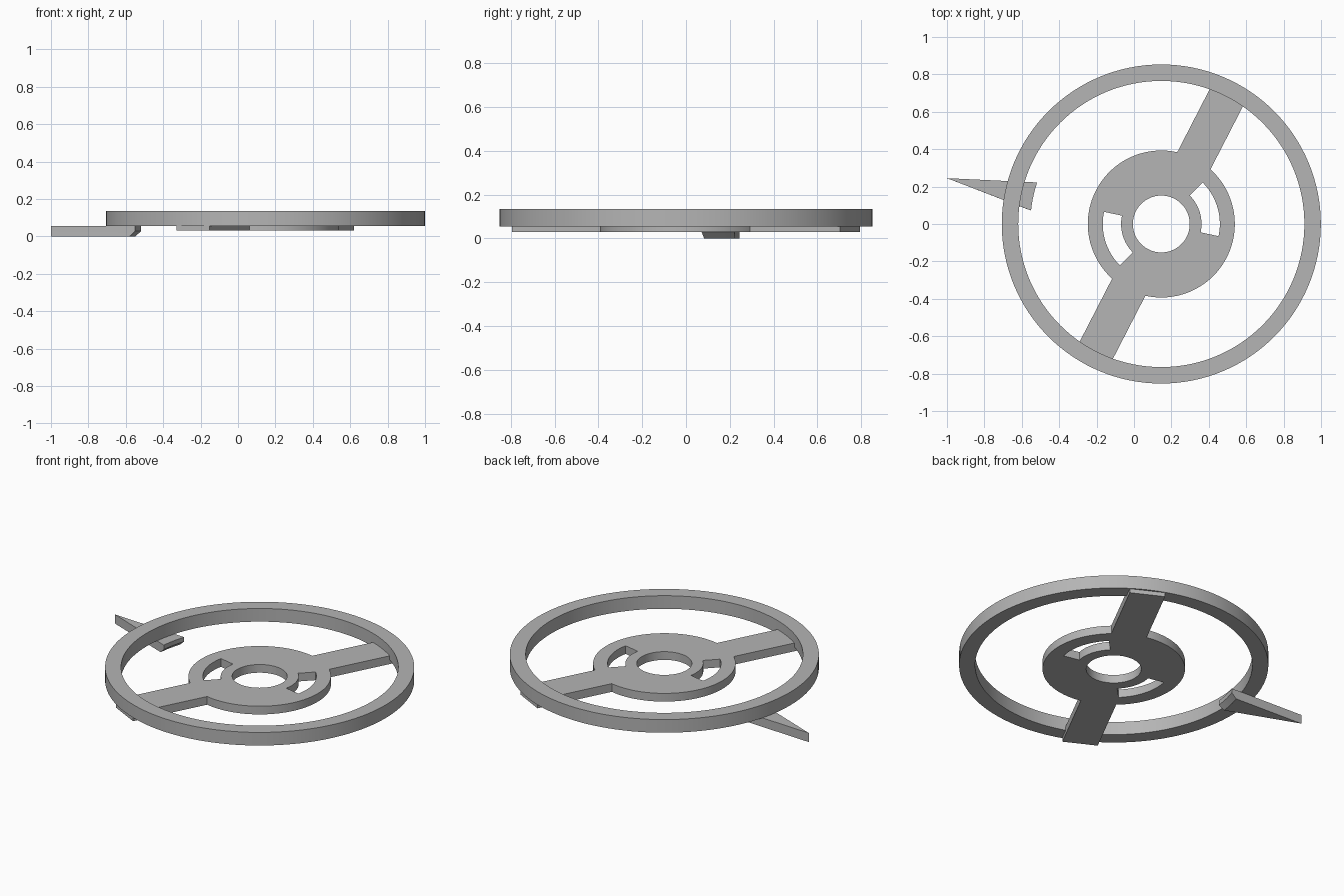
import bpy
import bmesh
from math import sin, cos, asin, radians, degrees

if "Cube" in bpy.data.objects:
    bpy.data.objects.remove(bpy.data.objects["Cube"])

CX = 0.146          # shared centre of ring, hub and pointer tail
BAR_ANGLE = 62.75

grey = bpy.data.materials.new("plain grey")
grey.use_nodes = True
colour = (0.46, 0.46, 0.46, 1)
grey.diffuse_color = colour
grey.node_tree.nodes["Principled BSDF"].inputs["Base Color"].default_value = colour


def polar(r, deg):
    return (CX + r * cos(radians(deg)), r * sin(radians(deg)))


def arc(r, start, end, steps):
    return [polar(r, start + (end - start) * i / steps) for i in range(steps + 1)]


def circle(r, steps=128):
    return arc(r, 0, 360, steps)[:-1]


def finish(obj):
    obj.data.materials.clear()
    obj.data.materials.append(grey)
    bpy.ops.object.select_all(action='DESELECT')
    obj.select_set(True)
    bpy.context.view_layer.objects.active = obj
    bpy.ops.object.shade_smooth_by_angle(angle=radians(30))


def slab(name, outlines, z0, z1):
    """Flat plate from an outer outline and hole outlines."""
    curve = bpy.data.curves.new(name, 'CURVE')
    curve.dimensions = '2D'
    curve.fill_mode = 'BOTH'
    curve.extrude = (z1 - z0) / 2
    for pts in outlines:
        spline = curve.splines.new('POLY')
        spline.points.add(len(pts) - 1)
        for p, (x, y) in zip(spline.points, pts):
            p.co = (x, y, 0, 1)
        spline.use_cyclic_u = True
    obj = bpy.data.objects.new(name, curve)
    bpy.context.collection.objects.link(obj)
    bpy.ops.object.select_all(action='DESELECT')
    obj.select_set(True)
    bpy.context.view_layer.objects.active = obj
    bpy.ops.object.convert(target='MESH')
    obj = bpy.context.view_layer.objects.active
    bm = bmesh.new()
    bm.from_mesh(obj.data)
    bmesh.ops.remove_doubles(bm, verts=bm.verts, dist=0.0001)
    bmesh.ops.translate(bm, verts=bm.verts, vec=(0, 0, (z0 + z1) / 2))
    bmesh.ops.recalc_face_normals(bm, faces=bm.faces)
    bm.to_mesh(obj.data)
    bm.free()
    finish(obj)


# Outer ring
slab("outer_ring", [circle(0.853), circle(0.765)], 0.055, 0.135)

# Hub disc with crossing bar, centre hole and two curved slots
hub_r, half_w, bar_len = 0.393, 0.1, 0.843
spread = degrees(asin(half_w / hub_r))
corner_r = (bar_len ** 2 + half_w ** 2) ** 0.5
corner = degrees(asin(half_w / corner_r))
outline, slots = [], []
for turn in (0, 180):
    a = BAR_ANGLE + turn
    outline += [polar(corner_r, a - corner), polar(corner_r, a + corner)]
    outline += arc(hub_r, a + spread, a + 180 - spread, 54)
    slots.append(arc(0.313, turn - 12, turn + 45, 20) + arc(0.215, turn + 45, turn - 12, 20))
slab("hub_and_bar", [outline, circle(0.152, 96)] + slots, 0.03, 0.08)

# Pointer: sharp wedge with a curved, under-bevelled tail
bm = bmesh.new()
levels = []
for z, r, a0, a1 in ((0, 0.73, 162.2, 173.5), (0.028, 0.70, 161.5, 174.1), (0.055, 0.70, 161.5, 174.1)):
    pts = [(-1, 0.245)] + arc(r, a0, a1, 8)
    levels.append([bm.verts.new((x, y, z)) for x, y in pts])
for low, high in zip(levels, levels[1:]):
    for i in range(len(low)):
        j = (i + 1) % len(low)
        bm.faces.new((low[i], low[j], high[j], high[i]))
bm.faces.new(levels[0])
bm.faces.new(levels[-1])
bmesh.ops.recalc_face_normals(bm, faces=bm.faces)
mesh = bpy.data.meshes.new("pointer")
bm.to_mesh(mesh)
bm.free()
pointer = bpy.data.objects.new("pointer", mesh)
bpy.context.collection.objects.link(pointer)
finish(pointer)
